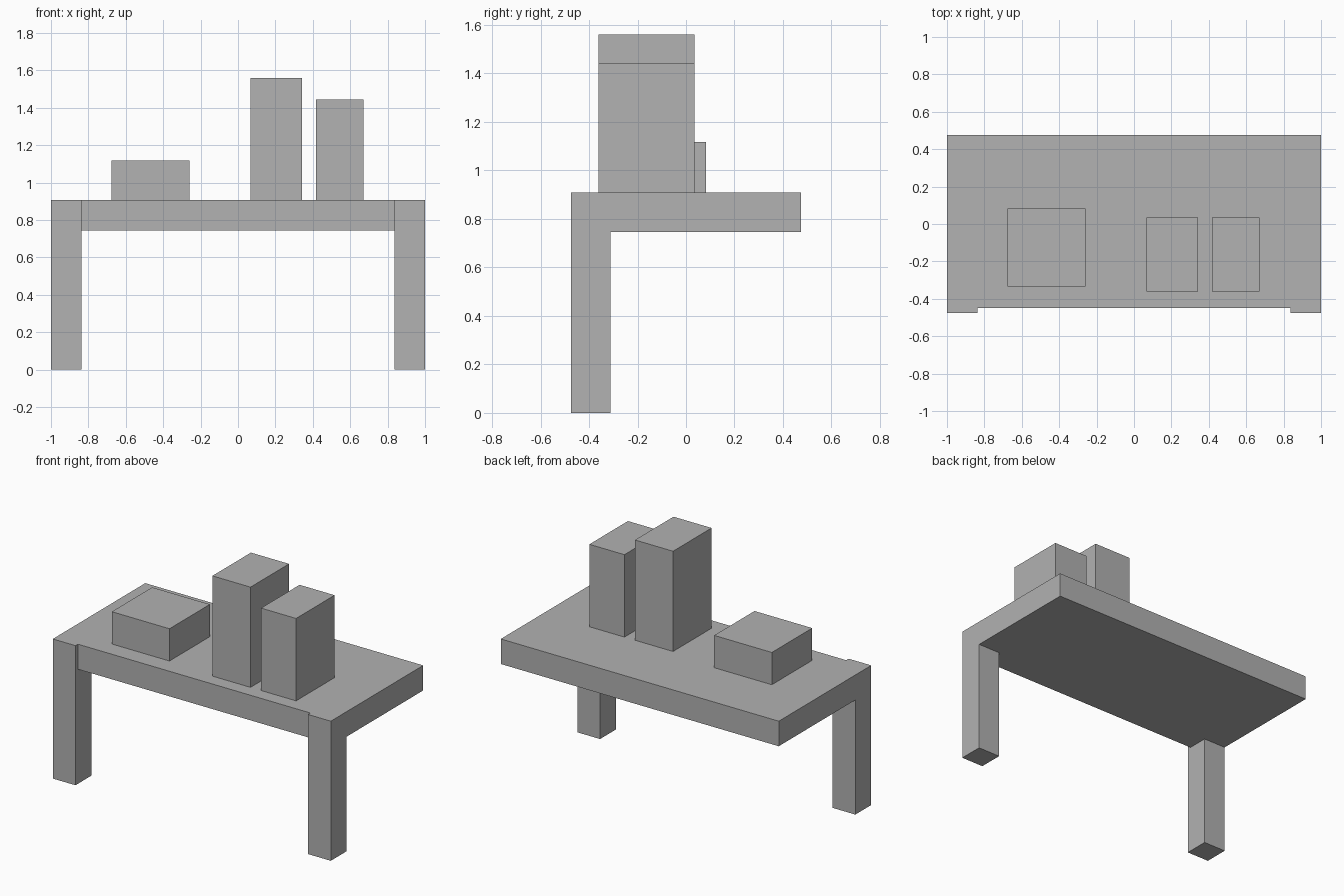
import bpy
import bmesh

if "Cube" in bpy.data.objects:
    bpy.data.objects.remove(bpy.data.objects["Cube"])

grey = bpy.data.materials.new("plain grey")
grey.diffuse_color = (0.445, 0.445, 0.445, 1)
grey.use_nodes = True
grey.node_tree.nodes["Principled BSDF"].inputs["Base Color"].default_value = grey.diffuse_color

X, Y = 1.0, 0.475          # half width and half depth
LEG = 0.163                # leg thickness
UNDER, TOP = 0.745, 0.908  # bottom and top of the slab
FRONT = -0.45              # slab front, slightly behind the legs


def prism(name, outline, z0, z1):
    """Extrude an xy outline from z0 to z1."""
    bm = bmesh.new()
    base = bm.faces.new([bm.verts.new((x, y, z0)) for x, y in outline])
    ext = bmesh.ops.extrude_face_region(bm, geom=[base], use_keep_orig=True)
    verts = [g for g in ext["geom"] if isinstance(g, bmesh.types.BMVert)]
    bmesh.ops.translate(bm, verts=verts, vec=(0, 0, z1 - z0))
    bmesh.ops.recalc_face_normals(bm, faces=bm.faces)
    mesh = bpy.data.meshes.new(name)
    bm.to_mesh(mesh)
    bm.free()
    mesh.materials.append(grey)
    obj = bpy.data.objects.new(name, mesh)
    bpy.context.collection.objects.link(obj)
    return obj


def box(name, x0, x1, y0, y1, z0, z1):
    return prism(name, [(x0, y0), (x1, y0), (x1, y1), (x0, y1)], z0, z1)


# Table top, its front corners stepping out flush with the legs
half = [(X - LEG, FRONT), (X - LEG, -Y), (X, -Y), (X, Y)]
prism("table_top", half + [(-x, y) for x, y in reversed(half)], UNDER, TOP)

# Two front legs
for side, x0 in (("left", -X), ("right", X - LEG)):
    box(side + "_leg", x0, x0 + LEG, -Y, -Y + LEG, 0, UNDER)

# Blocks standing on the table
box("low_block", -0.675, -0.26, -0.333, 0.082, TOP, 1.118)
box("tall_block", 0.068, 0.342, -0.36, 0.036, TOP, 1.56)
box("medium_block", 0.418, 0.67, -0.36, 0.036, TOP, 1.444)
